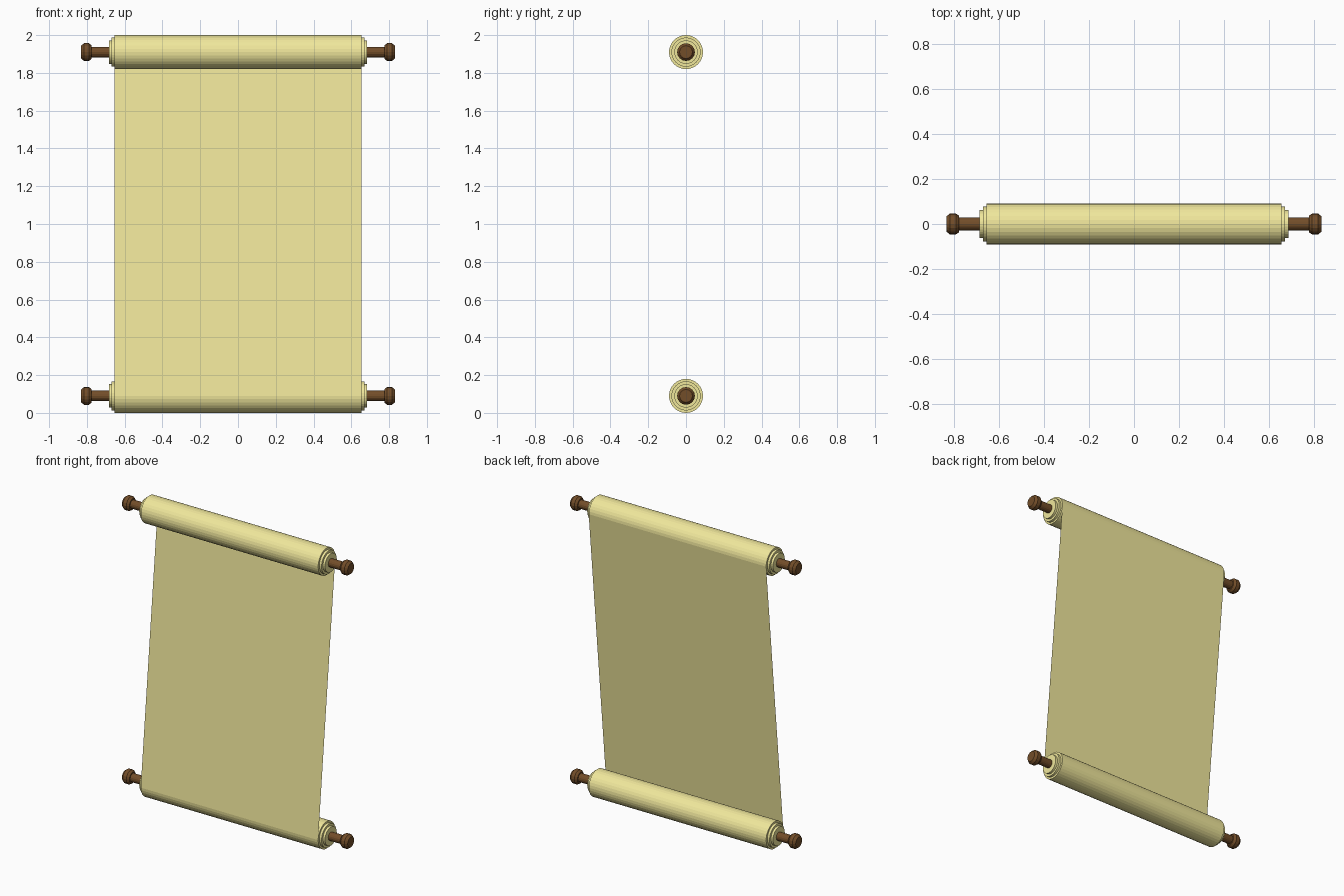
import bpy, bmesh, math

if "Cube" in bpy.data.objects:
    bpy.data.objects.remove(bpy.data.objects["Cube"])

R = 0.09                      # outer radius of each roll
Z_LOW, Z_HIGH = R, 2 - R      # roll axes


def material(name, color):
    m = bpy.data.materials.new(name)
    m.diffuse_color = (*color, 1)
    m.use_nodes = True
    m.node_tree.nodes["Principled BSDF"].inputs["Base Color"].default_value = m.diffuse_color
    return m


PAPER = material("parchment", (0.87, 0.80, 0.33))
WOOD = material("dark_wood", (0.17, 0.075, 0.022))


def add_object(name, bm, mat):
    me = bpy.data.meshes.new(name)
    bm.to_mesh(me)
    bm.free()
    me.materials.append(mat)
    ob = bpy.data.objects.new(name, me)
    bpy.context.collection.objects.link(ob)
    return ob


def turned(name, half, z, sides, mat):
    """Revolve a profile of (x, radius) about the x axis, mirrored in x."""
    profile = [(-x, r) for x, r in half] + [(x, r) for x, r in reversed(half)]
    bm = bmesh.new()
    rings = [[bm.verts.new((x, r * math.sin(2 * math.pi * i / sides),
                            z + r * math.cos(2 * math.pi * i / sides)))
              for i in range(sides)] for x, r in profile]
    for a, b in zip(rings, rings[1:]):
        for i in range(sides):
            j = (i + 1) % sides
            bm.faces.new((a[i], a[j], b[j], b[i]))
    bm.faces.new(rings[0])
    bm.faces.new(rings[-1])
    bmesh.ops.recalc_face_normals(bm, faces=bm.faces)
    return add_object(name, bm, mat)


# Stepped paper rolls and wooden rods with bevelled knobs
roll = [(0.684, 0.062), (0.669, 0.062), (0.669, 0.077), (0.653, 0.077), (0.653, R)]
rod = [(0.831, 0.034), (0.815, 0.047), (0.79, 0.047), (0.775, 0.036), (0.775, 0.028)]
for label, z in (("bottom", Z_LOW), ("top", Z_HIGH)):
    turned(label + "_roll", roll, z, 32, PAPER)
    turned(label + "_rod", rod, z, 16, WOOD)

# Thin sheet, from the front of the bottom roll to the back of the top roll
tilt = math.asin(2 * R / (Z_HIGH - Z_LOW))
dy, dz = R * math.cos(tilt), R * math.sin(tilt)
bm = bmesh.new()
bm.faces.new([bm.verts.new(p) for p in (
    (-0.653, -dy, Z_LOW + dz), (0.653, -dy, Z_LOW + dz),
    (0.653, dy, Z_HIGH - dz), (-0.653, dy, Z_HIGH - dz))])
add_object("sheet", bm, PAPER)
